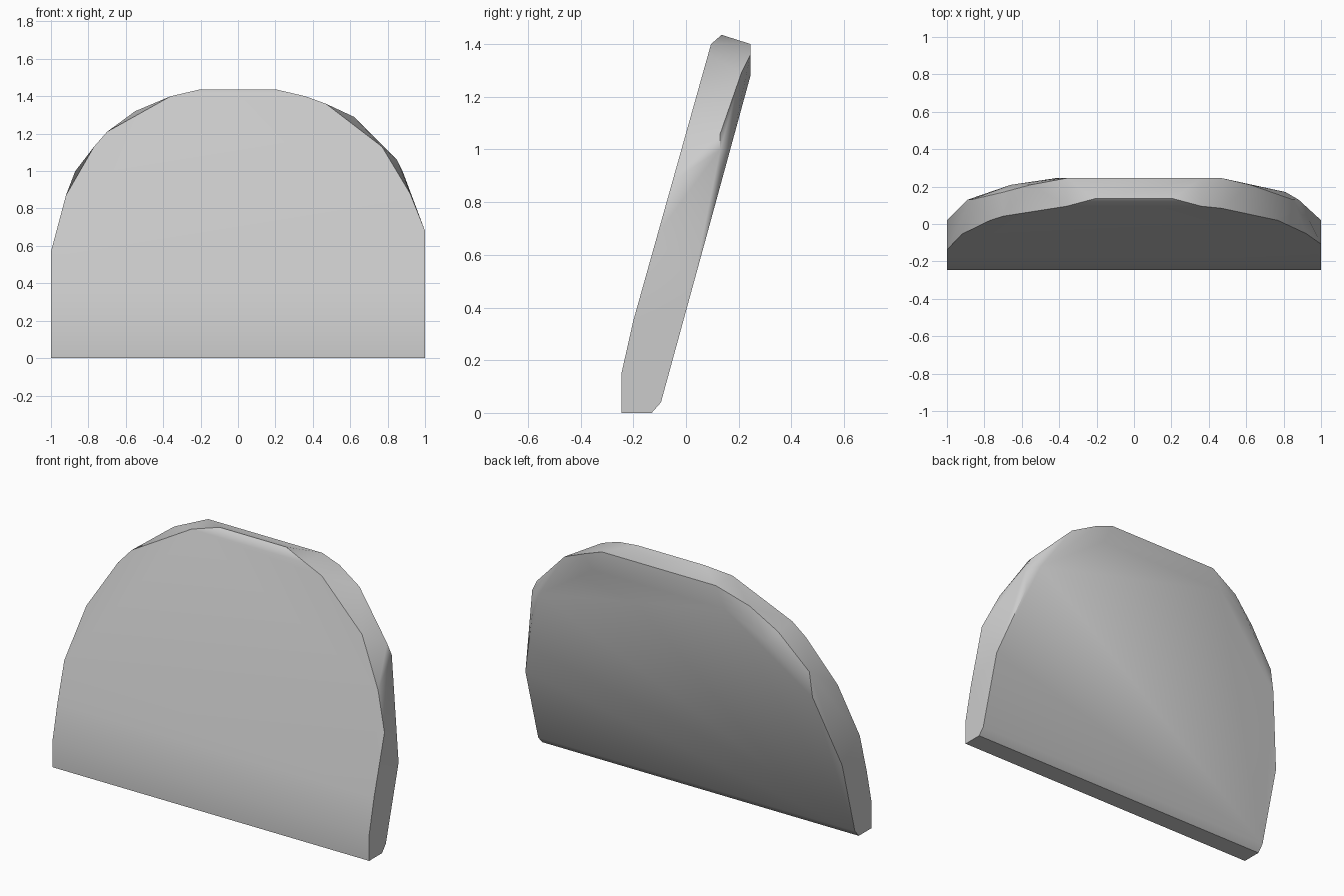
import bpy
import bmesh
import math

cube = bpy.data.objects.get("Cube")
if cube:
    bpy.data.objects.remove(cube, do_unlink=True)

# Plain stone-grey surface
grey = bpy.data.materials.new("light_grey")
grey.use_nodes = True
colour = (0.6, 0.6, 0.6, 1)
grey.diffuse_color = colour
grey.node_tree.nodes["Principled BSDF"].inputs["Base Color"].default_value = colour


def front_y(z):
    """Depth of the leaning front plane at height z."""
    return -0.2 + 0.281 * (z - 0.35)


def back_y(z):
    """Depth of the leaning back plane at height z."""
    return -0.095 + 0.274 * (z - 0.04)


# Base and lower end walls, the same on both ends: (y, z)
foot = [(-0.245, 0), (-0.245, 0.15), (-0.2, 0.35), (-0.13, 0), (-0.095, 0.04)]
points = [(side, y, z) for side in (-1, 1) for y, z in foot]

# Arched rim of the front plane, left to right: (x, z)
front_rim = [(-1, 0.57), (-0.92, 0.87), (-0.77, 1.13), (-0.7, 1.21), (-0.36, 1.4),
             (0.36, 1.4), (0.47, 1.36), (0.77, 1.13), (0.92, 0.88), (1, 0.68)]
points += [(x, front_y(z), z) for x, z in front_rim]

# Arched rim of the back plane, left to right: (x, z)
back_rim = [(-1, 0.46), (-0.89, 0.86), (-0.77, 1.01), (-0.66, 1.15), (-0.42, 1.28),
            (0.42, 1.28), (0.61, 1.15), (0.81, 1.01), (0.88, 0.86), (1, 0.46)]
points += [(x, back_y(z), z) for x, z in back_rim]

# Outer edge between rim wall and back chamfer
points += [(-0.21, 0.135, 1.435), (0.21, 0.135, 1.435),
           (-0.36, 0.245, 1.4), (0.36, 0.245, 1.4), (0.47, 0.245, 1.36),
           (-0.55, 0.21, 1.32), (0.62, 0.21, 1.29), (-0.7, 0.17, 1.2),
           (-0.87, 0.13, 1.0), (0.85, 0.13, 1.06), (0.88, 0.13, 1.0)]

# Leaning arched slab wrapped around the rims
bm = bmesh.new()
for p in points:
    bm.verts.new(p)
hull = bmesh.ops.convex_hull(bm, input=bm.verts)
loose = {g for g in hull["geom_interior"] + hull["geom_unused"]
         if isinstance(g, bmesh.types.BMVert)}
bmesh.ops.delete(bm, geom=list(loose), context="VERTS")
bmesh.ops.dissolve_limit(bm, angle_limit=math.radians(2), verts=bm.verts, edges=bm.edges)
bmesh.ops.recalc_face_normals(bm, faces=bm.faces)

mesh = bpy.data.meshes.new("arched_slab")
bm.to_mesh(mesh)
bm.free()
mesh.materials.append(grey)
slab = bpy.data.objects.new("arched_slab", mesh)
bpy.context.collection.objects.link(slab)

bpy.context.view_layer.objects.active = slab
slab.select_set(True)
bpy.ops.object.shade_smooth_by_angle(angle=math.radians(40))
